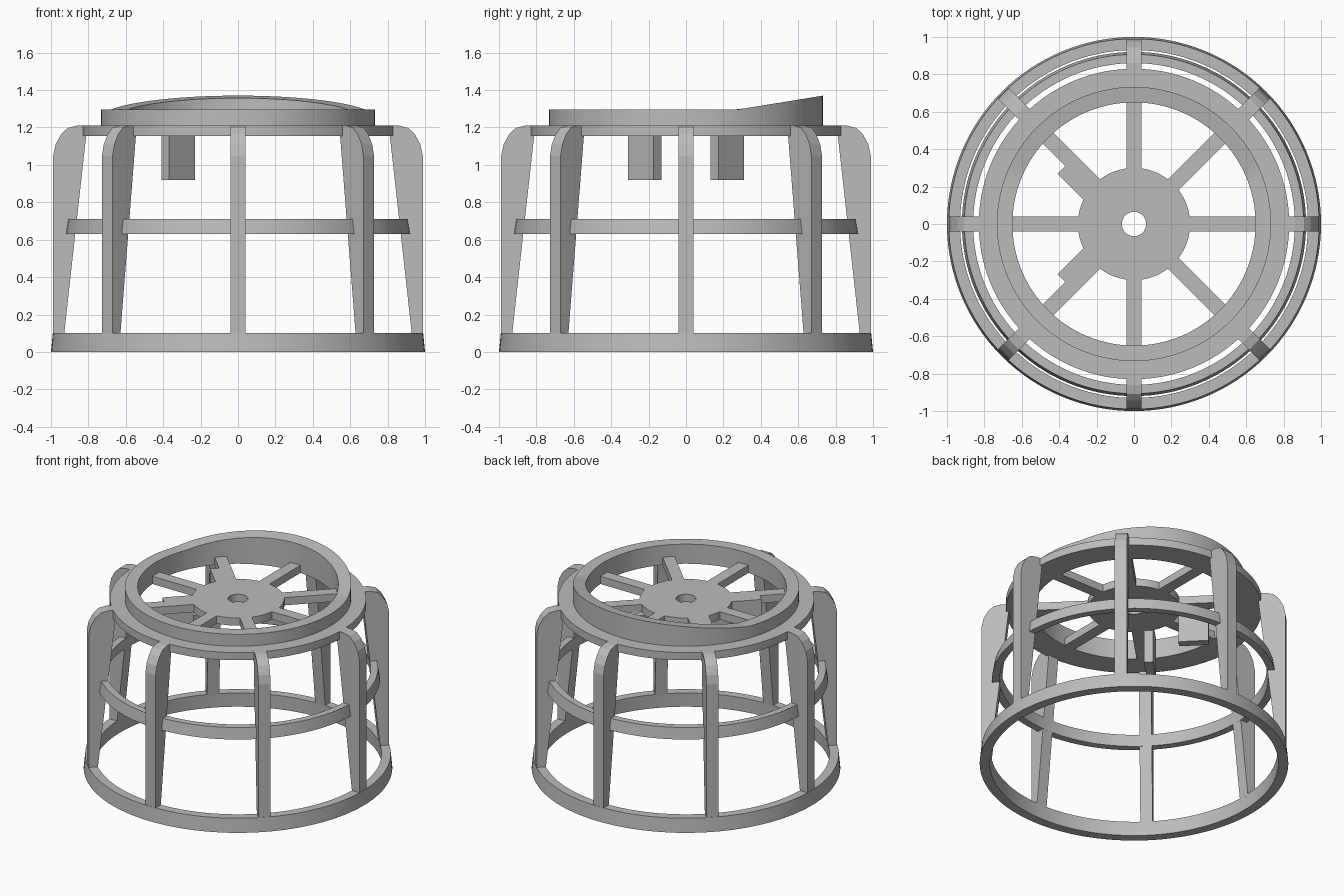
import bpy, bmesh, math
from mathutils import Matrix

if "Cube" in bpy.data.objects:
    bpy.data.objects.remove(bpy.data.objects["Cube"])

grey = bpy.data.materials.new("light_grey")
grey.diffuse_color = (0.5, 0.5, 0.5, 1)
grey.use_nodes = True
grey.node_tree.nodes["Principled BSDF"].inputs["Base Color"].default_value = grey.diffuse_color


def finish(name, bm, smooth=False):
    bmesh.ops.recalc_face_normals(bm, faces=bm.faces)
    me = bpy.data.meshes.new(name)
    bm.to_mesh(me)
    bm.free()
    me.materials.append(grey)
    ob = bpy.data.objects.new(name, me)
    bpy.context.collection.objects.link(ob)
    if smooth:
        bpy.ops.object.select_all(action='DESELECT')
        ob.select_set(True)
        bpy.context.view_layer.objects.active = ob
        bpy.ops.object.shade_smooth_by_angle(angle=math.radians(25))
    return ob


def ring(name, profile, lift=None, seg=128):
    """Revolve a closed (radius, z) section; lift(y, z) may raise points."""
    bm = bmesh.new()
    loops = []
    for i in range(seg):
        a = 2 * math.pi * i / seg
        loop = []
        for r, z in profile:
            y = r * math.sin(a)
            loop.append(bm.verts.new((r * math.cos(a), y, lift(y, z) if lift else z)))
        loops.append(loop)
    n = len(profile)
    for i in range(seg):
        a, b = loops[i], loops[(i + 1) % seg]
        for j in range(n):
            k = (j + 1) % n
            bm.faces.new((a[j], b[j], b[k], a[k]))
    return finish(name, bm, True)


def plate(name, outline, width, angle, offset=0.0):
    """Extrude a radial (r, z) outline sideways and turn it about z."""
    bm = bmesh.new()
    f = bm.faces.new([bm.verts.new((r, offset - width / 2, z)) for r, z in outline])
    ext = bmesh.ops.extrude_face_region(bm, geom=[f])
    moved = [v for v in ext["geom"] if isinstance(v, bmesh.types.BMVert)]
    bmesh.ops.translate(bm, verts=moved, vec=(0, width, 0))
    bmesh.ops.rotate(bm, verts=bm.verts, matrix=Matrix.Rotation(angle, 3, 'Z'))
    return finish(name, bm)


def rect(r0, r1, z0, z1):
    return [(r0, z0), (r1, z0), (r1, z1), (r0, z1)]


# Cage rings
ring("base_ring", [(0.935, 0), (1.0, 0), (0.99, 0.1), (0.93, 0.1)])
ring("middle_ring", [(0.87, 0.63), (0.92, 0.63), (0.907, 0.71), (0.86, 0.71)])
Z0, Z1 = 1.155, 1.21
ring("top_ring", rect(0.65, 0.83, Z0, Z1))


# Collar whose top edge slopes up toward the back
def slope(y, z):
    return z + 0.075 * max(0, (y - 0.27) / 0.46) if z > 1.25 else z


ring("collar", rect(0.65, 0.733, Z1, 1.295), slope)

# Hub with centre hole
ring("hub", rect(0.065, 0.30, Z0, Z1))

# Ribs with rounded shoulders, and spokes
rib = [(0.93, 0.09), (0.988, 0.09), (0.988, 1.05), (0.975, 1.11),
       (0.945, 1.165), (0.91, 1.198), (0.86, Z1), (0.80, Z1), (0.812, Z0)]
for i in range(8):
    a = i * math.pi / 4
    plate("rib", rib, 0.08, a)
    plate("spoke", rect(0.28, 0.66, Z0, Z1), 0.08, a)

# Hanging blocks beside the two left diagonal spokes
for side in (1, -1):
    plate("hanging_block", rect(0.285, 0.48, 0.92, Z1), 0.06,
          side * math.radians(135), side * 0.07)
